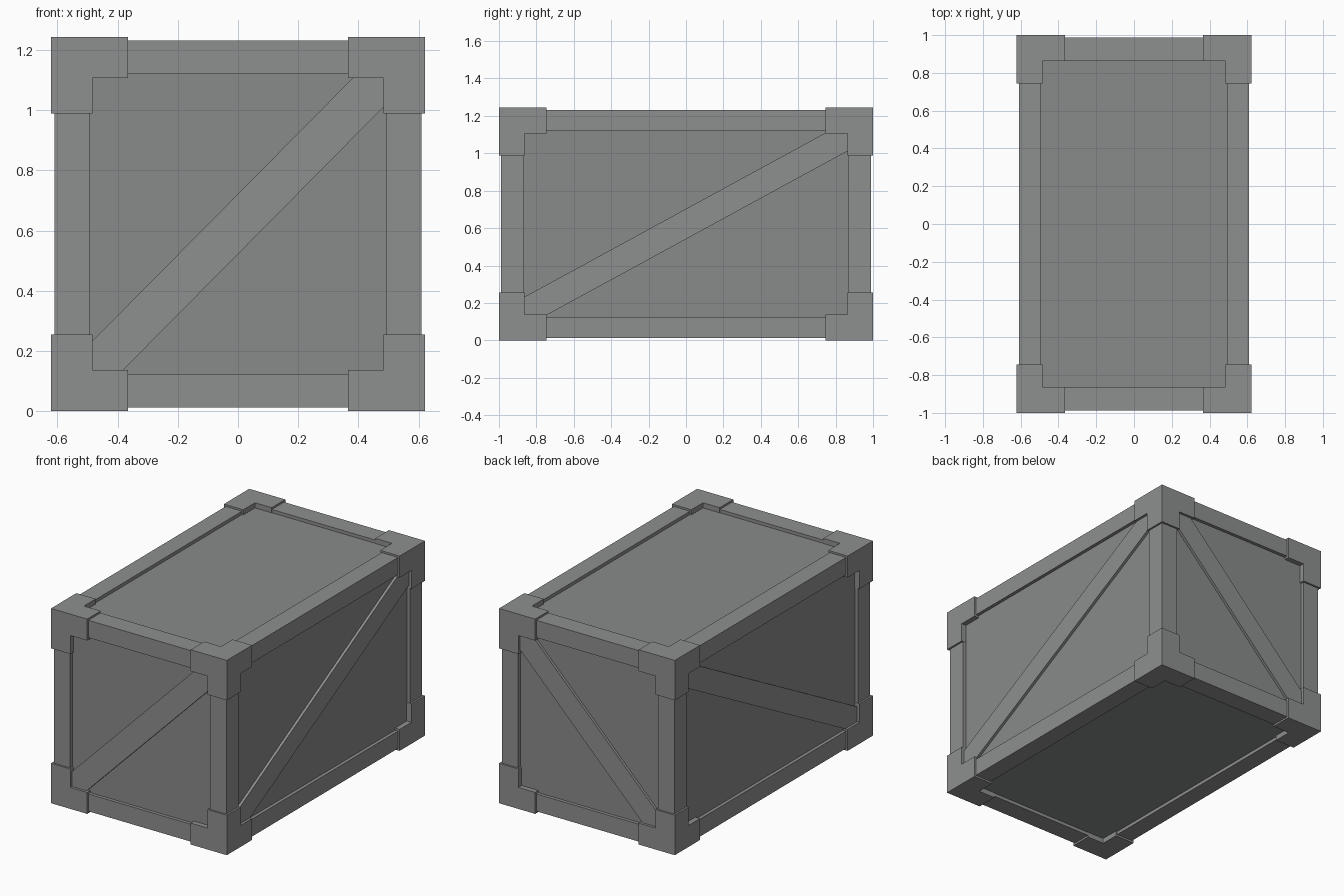
import bpy, bmesh
from mathutils import Vector

if "Cube" in bpy.data.objects:
    bpy.data.objects.remove(bpy.data.objects["Cube"])

H = Vector((0.621, 1.0, 0.622))           # half size of the crate
PANEL, BEAM, BRACE = 0.033, 0.012, 0.016  # depth of each surface below the hull


def material(name, g):
    mat = bpy.data.materials.new(name)
    mat.diffuse_color = (g * 0.98, g, g * 0.99, 1)
    mat.use_nodes = True
    mat.node_tree.nodes["Principled BSDF"].inputs["Base Color"].default_value = mat.diffuse_color
    return mat


FRAME = material("frame_grey", 0.275)
BOARD = material("panel_grey", 0.255)


def finish(name, bm, mirror=None, mat=FRAME):
    bmesh.ops.recalc_face_normals(bm, faces=bm.faces)
    me = bpy.data.meshes.new(name)
    bm.to_mesh(me)
    bm.free()
    me.materials.append(mat)
    ob = bpy.data.objects.new(name, me)
    ob.location.z = H.z
    bpy.context.collection.objects.link(ob)
    if mirror:
        mod = ob.modifiers.new("mirror", 'MIRROR')
        mod.use_axis = mirror
        mod.use_mirror_merge = False


def box(lo, hi):
    bm = bmesh.new()
    bmesh.ops.create_cube(bm, size=1)
    for v in bm.verts:
        v.co = Vector([hi[i] if v.co[i] > 0 else lo[i] for i in range(3)])
    return bm


# recessed panels on all six sides
inner = H - Vector((PANEL,) * 3)
finish("panels", box(-inner, inner), mat=BOARD)

# edge beams: one per axis, mirrored to four edges
for axis, name in enumerate(("width_beams", "length_beams", "upright_beams")):
    lo = H - Vector((0.127, 0.135, 0.123))
    hi = H - Vector((BEAM,) * 3)
    hi[axis] = H[axis] - 0.2
    lo[axis] = -hi[axis]
    finish(name, box(lo, hi), [i != axis for i in range(3)])

# three-armed corner brackets: a cube with its inner faces pulled out
bm = box(H - Vector((0.137,) * 3), H)
bm.normal_update()
inward = [f for f in bm.faces if sum(f.normal) < 0]
for f in bmesh.ops.extrude_discrete_faces(bm, faces=inward)["faces"]:
    f.normal_update()
    bmesh.ops.translate(bm, verts=f.verts[:], vec=f.normal * 0.118)
finish("corner_brackets", bm, (True, True, True))


# diagonal braces: clipped band rising to the right, mirrored to the opposite side
def brace(name, across, out, u, v, slope, drop):
    half = [(-u, -v), ((drop - v) / slope, -v), (u, u * slope - drop)]
    bm = bmesh.new()
    verts = []
    for a, z in half + [(-a, -z) for a, z in half]:
        co = Vector((0, 0, z))
        co[across] = a
        co[out] = H[out] - PANEL - 0.01
        verts.append(bm.verts.new(co))
    face = bm.faces.new(verts)
    ext = bmesh.ops.extrude_face_region(bm, geom=[face], use_keep_orig=True)["geom"]
    move = Vector()
    move[out] = PANEL + 0.01 - BRACE
    bmesh.ops.translate(bm, vec=move,
                        verts=[g for g in ext if isinstance(g, bmesh.types.BMVert)])
    finish(name, bm, [i == out for i in range(3)])


brace("end_braces", 0, 1, 0.49, 0.495, 1.01, 0.1)
brace("side_braces", 1, 0, 0.87, 0.495, 0.545, 0.081)
